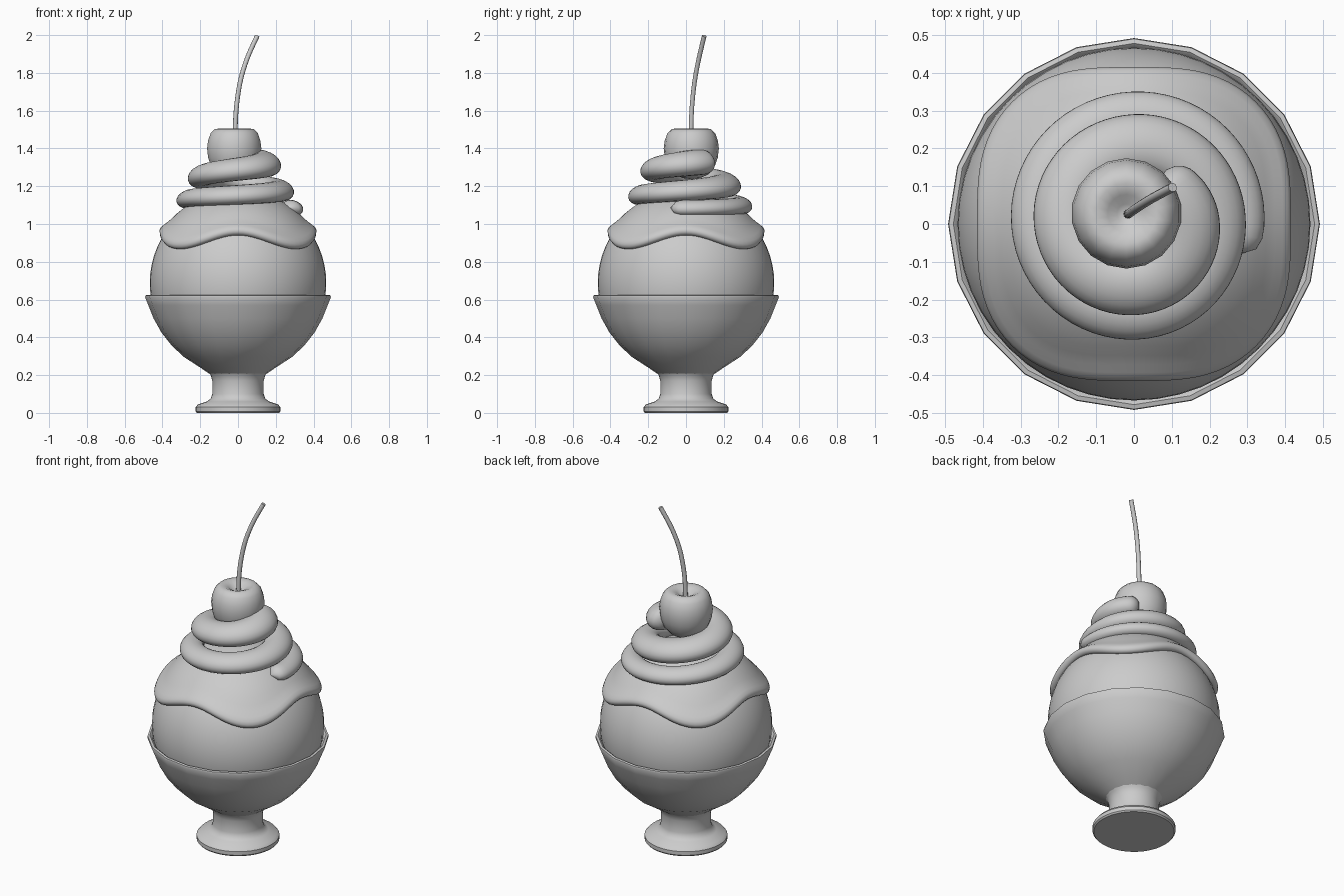
import bpy
import bmesh
from math import sin, cos, pi, acos, radians, sqrt
from mathutils import Vector

if "Cube" in bpy.data.objects:
    bpy.data.objects.remove(bpy.data.objects["Cube"])

grey = bpy.data.materials.new("plain grey")
grey.use_nodes = True
grey.diffuse_color = (0.6, 0.6, 0.6, 1)
grey.node_tree.nodes["Principled BSDF"].inputs["Base Color"].default_value = (0.6, 0.6, 0.6, 1)


def finish(name, bm, angle=40):
    bmesh.ops.remove_doubles(bm, verts=bm.verts, dist=0.0002)
    bmesh.ops.recalc_face_normals(bm, faces=bm.faces)
    mesh = bpy.data.meshes.new(name)
    bm.to_mesh(mesh)
    bm.free()
    mesh.materials.append(grey)
    obj = bpy.data.objects.new(name, mesh)
    bpy.context.collection.objects.link(obj)
    bpy.ops.object.select_all(action="DESELECT")
    bpy.context.view_layer.objects.active = obj
    obj.select_set(True)
    bpy.ops.object.shade_smooth_by_angle(angle=radians(angle))
    return obj


def loft(name, rings, closed=True, caps=False, angle=40):
    """Bridge a list of equally long rings of points."""
    bm = bmesh.new()
    loops = [[bm.verts.new(p) for p in ring] for ring in rings]
    n = len(loops[0])
    for a, b in zip(loops, loops[1:]):
        for i in range(n):
            j = (i + 1) % n
            bm.faces.new((a[i], a[j], b[j], b[i]))
    if caps:
        bm.faces.new(loops[0])
        bm.faces.new(loops[-1])
    return finish(name, bm, angle)


def lathe(name, profile, sides, centre=(0, 0), angle=40):
    rings = [[(centre[0] + r * sin(2 * pi * i / sides), centre[1] + r * cos(2 * pi * i / sides), z)
              for i in range(sides)] for r, z in profile]
    return loft(name, rings, angle=angle)


def blend(keys, t):
    """Smooth interpolation through evenly spaced keys, t from 0 to len - 1."""
    i = min(max(int(t), 0), len(keys) - 2)
    f = t - i
    p1, p2 = keys[i], keys[i + 1]
    p0, p3 = keys[max(i - 1, 0)], keys[min(i + 2, len(keys) - 1)]
    return p1 + 0.5 * f * (p2 - p0 + f * (2 * p0 - 5 * p1 + 4 * p2 - p3 + f * (3 * (p1 - p2) + p3 - p0)))


# Footed dish: round foot and faceted bowl
lathe("dish_foot", [(0, 0), (0.218, 0), (0.225, 0.008), (0.225, 0.03), (0.212, 0.045), (0.165, 0.06),
                    (0.145, 0.075), (0.136, 0.1), (0.136, 0.17), (0.145, 0.2), (0.17, 0.23)], 40)
lathe("dish_bowl", [(0.12, 0.19), (0.145, 0.203), (0.2, 0.24), (0.285, 0.295), (0.35, 0.355), (0.405, 0.425),
                    (0.447, 0.5), (0.475, 0.57), (0.492, 0.612), (0.49, 0.622), (0.478, 0.625),
                    (0.466, 0.615), (0.44, 0.54), (0.3, 0.36), (0, 0.25)], 20, angle=50)

# Ice cream scoop
R, CZ = 0.467, 0.69
steps = 32
lathe("ice_cream_scoop", [(R * sin(pi * i / steps), CZ + R * cos(pi * i / steps))
                          for i in range(steps + 1)], 48)

# Sauce cap with four drips on the diagonals and a rolled rim
sides = 96
section = [(t / 14, 0.021) for t in range(12)]
section += [(0.85, 0.024), (0.9, 0.031), (0.94, 0.035), (0.97, 0.033), (0.99, 0.025),
            (1.0, 0.013), (0.995, 0.0), (0.97, -0.01)]
rings = []
for t, lift in section:
    ring = []
    for i in range(sides):
        a = 2 * pi * i / sides
        rim = 0.907 + 0.038 * cos(4 * a)
        phi = t * acos((rim - CZ) / (R + 0.013))
        r = R + lift
        ring.append((r * sin(phi) * cos(a), r * sin(phi) * sin(a), CZ + r * cos(phi)))
    rings.append(ring)
loft("sauce_cap", rings, angle=60)

# Whipped cream: a rising spiral with a flattened section, one key per quarter turn
outer = [0.335, 0.335, 0.335, 0.32, 0.285, 0.275, 0.275, 0.255, 0.215, 0.17]
height = [1.085, 1.1, 1.133, 1.155, 1.18, 1.21, 1.253, 1.292, 1.322, 1.335]
thick = [0.042, 0.045, 0.048, 0.052, 0.056, 0.062, 0.06, 0.062, 0.068, 0.068]
start, end, count = -20, 785, 150
rings = []
for k in range(count + 1):
    deg = start + (end - start) * k / count
    t = max(deg, 0) / 90
    a = radians(deg)
    taper = sqrt(max(1 - max(1 - (deg - start) / 14, 1 - (end - deg) / 24, 0) ** 2, 0.0004))
    b = blend(thick, t)
    w = b * 1.3
    mid = blend(outer, t) - w
    ring = []
    for i in range(20):
        s = 2 * pi * i / 20
        z = b * sin(s) * taper
        r = mid + w * cos(s) * taper - 0.25 * z
        ring.append((0.01 + r * cos(a), 0.015 + r * sin(a), blend(height, t) + z))
    rings.append(ring)
loft("whipped_cream_swirl", rings, caps=True, angle=70)

# Cherry with a dimpled top
lathe("cherry", [(0, 1.465), (0.025, 1.472), (0.05, 1.493), (0.08, 1.506), (0.105, 1.502), (0.127, 1.48),
                 (0.141, 1.44), (0.146, 1.4), (0.14, 1.35), (0.122, 1.3), (0.09, 1.262), (0.045, 1.243),
                 (0, 1.238)], 18, centre=(-0.02, 0.028), angle=60)

# Curved cherry stem
px = [-0.016, -0.01, 0.011, 0.048, 0.102]
py = [0.026, 0.03, 0.045, 0.068, 0.097]
pz = [1.45, 1.6, 1.75, 1.875, 1.996]
path = [Vector([blend(axis, k / 4) for axis in (px, py, pz)]) for k in range(17)]
rings = []
for k, p in enumerate(path):
    d = (path[min(k + 1, 16)] - path[max(k - 1, 0)]).normalized()
    u = d.cross(Vector((0, 1, 0))).normalized()
    v = d.cross(u)
    rings.append([p + 0.0125 * (u * cos(2 * pi * i / 10) + v * sin(2 * pi * i / 10)) for i in range(10)])
loft("cherry_stem", rings, caps=True, angle=50)
